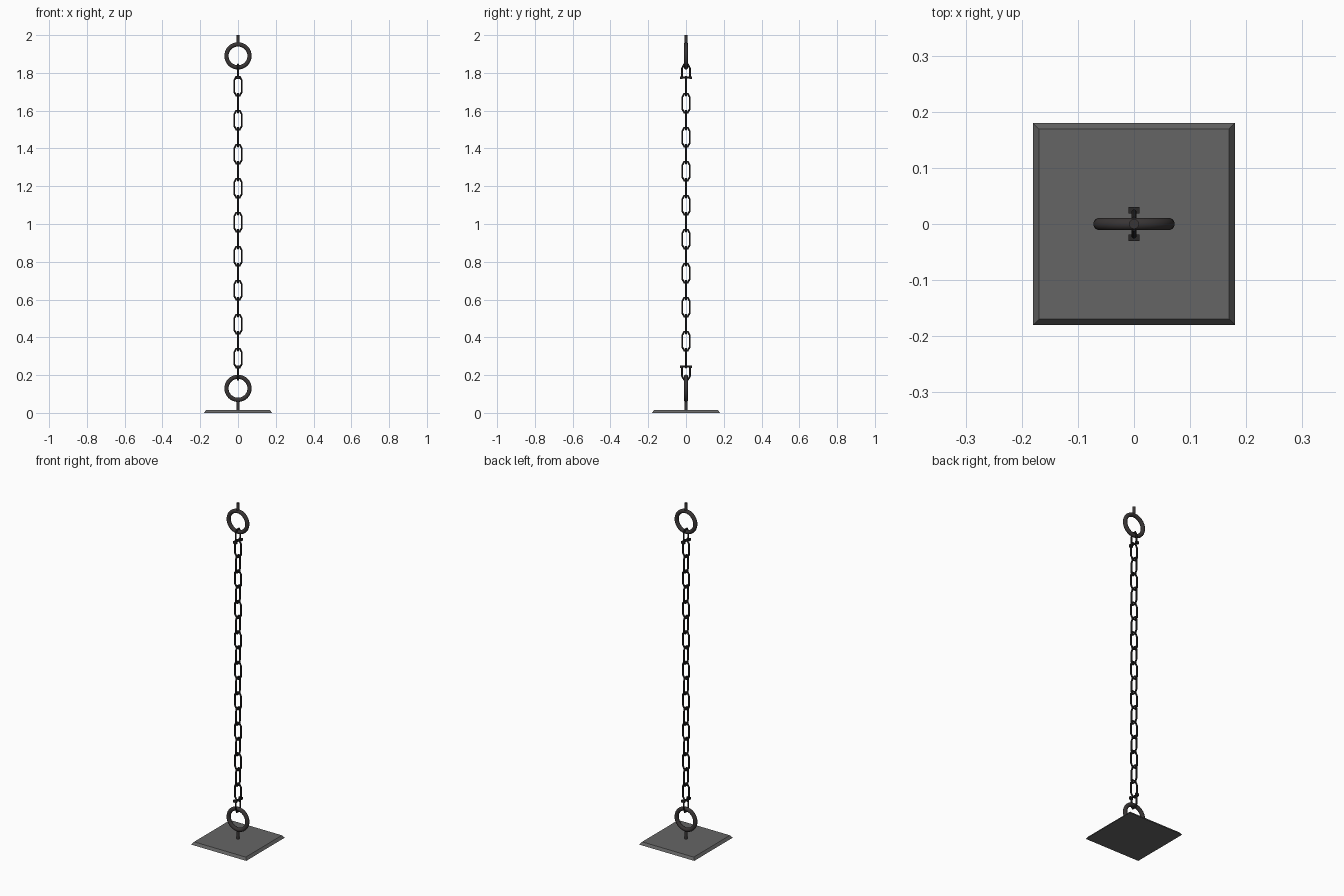
import bpy, bmesh, math
from mathutils import Vector, Matrix

if "Cube" in bpy.data.objects:
    bpy.data.objects.remove(bpy.data.objects["Cube"])


def mat(name, c):
    m = bpy.data.materials.new(name)
    m.diffuse_color = (*c, 1)
    m.use_nodes = True
    m.node_tree.nodes["Principled BSDF"].inputs["Base Color"].default_value = m.diffuse_color
    return m


GREY = mat("plate grey", (0.13, 0.13, 0.13))
IRON = mat("ring iron", (0.04, 0.035, 0.035))
DARK = mat("chain dark iron", (0.022, 0.02, 0.02))


def finish(bm, name, m, smooth=None):
    bmesh.ops.recalc_face_normals(bm, faces=bm.faces)
    me = bpy.data.meshes.new(name)
    bm.to_mesh(me)
    bm.free()
    me.materials.append(m)
    ob = bpy.data.objects.new(name, me)
    bpy.context.collection.objects.link(ob)
    if smooth:
        bpy.ops.object.select_all(action='DESELECT')
        ob.select_set(True)
        bpy.context.view_layer.objects.active = ob
        bpy.ops.object.shade_smooth_by_angle(angle=math.radians(smooth))
    return ob


def tube(bm, path, normal, r, sides, closed=True):
    """Sweep a round section along a planar path with mitred corners."""
    n, loops = len(path), []
    for i, p in enumerate(path):
        a = path[i - 1] if closed or i else p
        b = path[(i + 1) % n] if closed or i < n - 1 else p
        d1, d2 = (p - a).normalized(), (b - p).normalized()
        t = (d1 + d2).normalized()
        side = t.cross(normal)
        stretch = 1 / max(0.5, t.dot(d2 if d2.length else d1))
        loops.append([bm.verts.new(p + side * r * stretch * math.cos(k) + normal * r * math.sin(k))
                      for k in (2 * math.pi * (j + .5) / sides for j in range(sides))])
    for i in range(n if closed else n - 1):
        u, v = loops[i], loops[(i + 1) % n]
        for j in range(sides):
            k = (j + 1) % sides
            bm.faces.new((u[j], u[k], v[k], v[j]))
    if not closed:
        bm.faces.new(loops[0])
        bm.faces.new(loops[-1])


def rod(name, z0, z1, r, m):
    bm = bmesh.new()
    bmesh.ops.create_cone(bm, cap_ends=True, segments=12, radius1=r, radius2=r, depth=z1 - z0,
                          matrix=Matrix.Translation((0, 0, (z0 + z1) / 2)))
    finish(bm, name, m, 40)


# Base plate with a chamfered top
bm = bmesh.new()
bmesh.ops.create_cone(bm, cap_ends=True, segments=4, radius1=0.18 * math.sqrt(2),
                      radius2=0.169 * math.sqrt(2), depth=0.015,
                      matrix=Matrix.Translation((0, 0, 0.0075)) @ Matrix.Rotation(math.pi / 4, 4, 'Z'))
finish(bm, "base_plate", GREY)

# Stub posts and big rings at both ends
rod("lower_post", 0.01, 0.075, 0.009, IRON)
rod("upper_post", 1.945, 2.0, 0.009, IRON)
for name, z in (("lower_ring", 0.13), ("upper_ring", 1.89)):
    bm = bmesh.new()
    tube(bm, [Vector((0.061 * math.cos(a), 0, z + 0.061 * math.sin(a)))
              for a in (2 * math.pi * i / 32 for i in range(32))], Vector((0, 1, 0)), 0.0115, 12)
    finish(bm, name, IRON, 40)

# Chain: alternating eight-cornered links
quarter = [(0.02, 0.031), (0.009, 0.05)]
outline = (quarter + [(-x, z) for x, z in reversed(quarter)]
           + [(-x, -z) for x, z in quarter] + [(x, -z) for x, z in reversed(quarter)])
for i in range(17):
    across = i % 2 == 0
    ax, nrm = (Vector((1, 0, 0)), Vector((0, 1, 0))) if across else (Vector((0, 1, 0)), Vector((1, 0, 0)))
    bm = bmesh.new()
    tube(bm, [ax * x + Vector((0, 0, 0.29 + 0.09 * i + z)) for x, z in outline], nrm, 0.005, 8)
    finish(bm, f"chain_link_{i + 1}", DARK, 40)

# Shackles joining the chain to the rings, mirrored about the chain middle
MID = 1.01
for name, s in (("upper_shackle", 1), ("lower_shackle", -1)):
    bm = bmesh.new()
    bow = [(0.021, 0.76), (0.021, 0.815), (0.010, 0.835), (-0.010, 0.835), (-0.021, 0.815), (-0.021, 0.76)]
    tube(bm, [Vector((0, y, MID + s * z)) for y, z in bow], Vector((1, 0, 0)), 0.005, 8, False)
    pin_z = MID + s * 0.765
    tube(bm, [Vector((0, -0.025, pin_z)), Vector((0, 0.025, pin_z))], Vector((1, 0, 0)), 0.005, 8, False)
    for y in (-0.0245, 0.0245):  # lugs
        bmesh.ops.create_cube(bm, size=1, matrix=Matrix.Translation((0, y, pin_z))
                              @ Matrix.Diagonal((0.02, 0.012, 0.014, 1)))
    finish(bm, name, DARK, 40)
